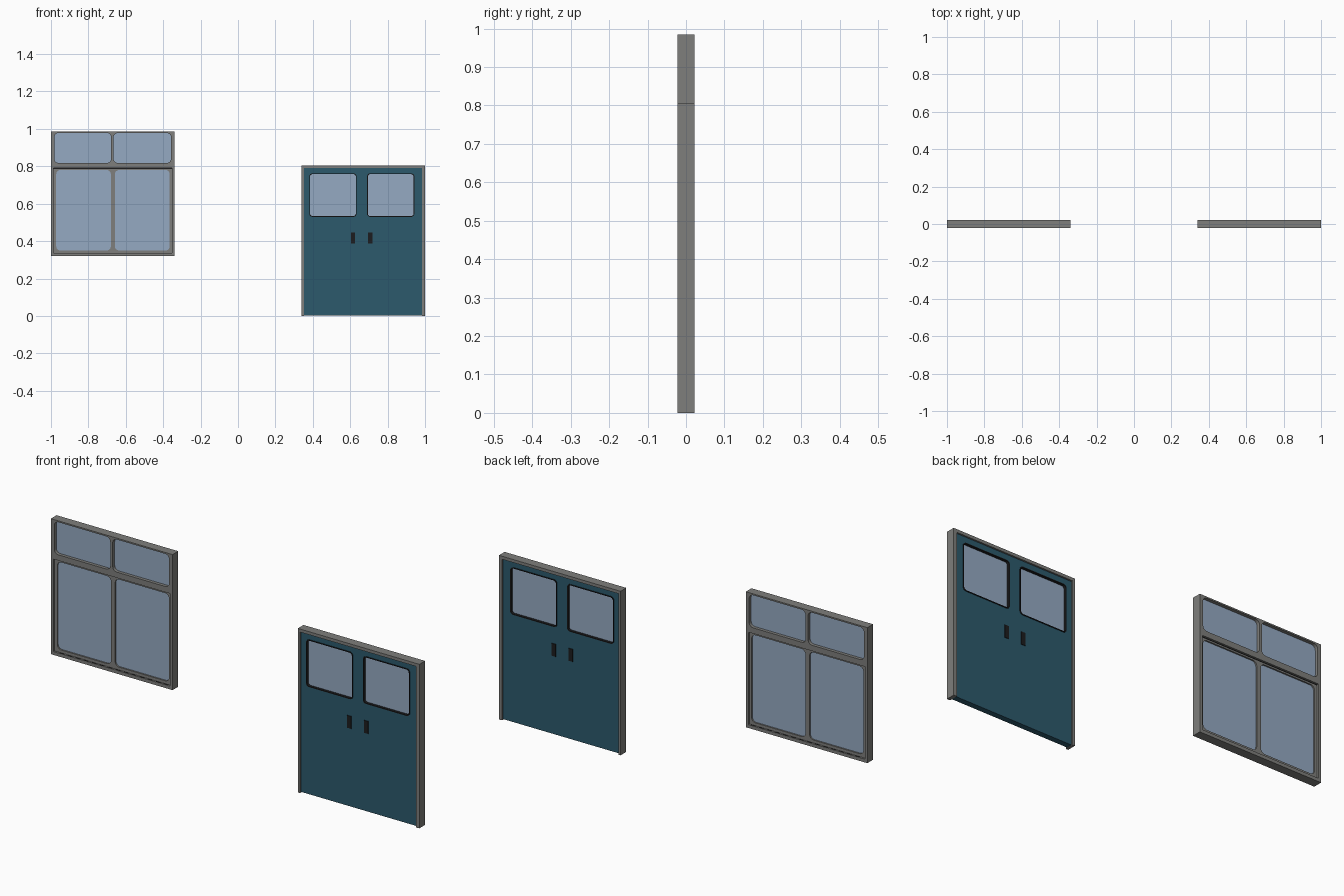
import bpy, math

if "Cube" in bpy.data.objects:
    bpy.data.objects.remove(bpy.data.objects["Cube"])


def material(name, rgb):
    m = bpy.data.materials.new(name)
    m.diffuse_color = (*rgb, 1)
    m.use_nodes = True
    m.node_tree.nodes["Principled BSDF"].inputs["Base Color"].default_value = m.diffuse_color
    return m


GREY = material("grey metal", (0.21, 0.21, 0.20))
TEAL = material("teal paint", (0.025, 0.10, 0.15))
GLASS = material("blue glass", (0.30, 0.40, 0.54))
BLACK = material("black rubber", (0.012, 0.012, 0.013))


def outline(x0, x1, z0, z1, r=0):
    """Rectangle as points, with rounded corners when r > 0."""
    if r == 0:
        return [(x0, z0), (x1, z0), (x1, z1), (x0, z1)]
    pts = []
    corners = [(x1 - r, z1 - r), (x0 + r, z1 - r), (x0 + r, z0 + r), (x1 - r, z0 + r)]
    for k, (cx, cz) in enumerate(corners):
        for i in range(7):
            a = math.radians(90 * k + 15 * i)
            pts.append((cx + r * math.cos(a), cz + r * math.sin(a)))
    return pts


def panel(name, mat, loops, depth, y=0.0):
    """Flat upright plate: first loop is the outside, the rest are holes."""
    cu = bpy.data.curves.new(name, 'CURVE')
    cu.dimensions = '2D'
    cu.fill_mode = 'BOTH'
    cu.extrude = depth / 2
    for pts in loops:
        s = cu.splines.new('POLY')
        s.points.add(len(pts) - 1)
        for p, (u, v) in zip(s.points, pts):
            p.co = (u, v, 0, 1)
        s.use_cyclic_u = True
    tmp = bpy.data.objects.new(name + "_curve", cu)
    bpy.context.collection.objects.link(tmp)
    bpy.context.view_layer.update()
    me = bpy.data.meshes.new_from_object(
        tmp.evaluated_get(bpy.context.evaluated_depsgraph_get()))
    bpy.data.objects.remove(tmp)
    me.materials.clear()
    me.materials.append(mat)
    for f in me.polygons:
        f.use_smooth = False
    ob = bpy.data.objects.new(name, me)
    ob.rotation_euler.x = math.pi / 2
    ob.location.y = y
    bpy.context.collection.objects.link(ob)
    return ob


def glazed(name, hole, r, seal_depth, y=0.0, seal=0.004):
    """Glass pane with a thin rubber seal lining the opening."""
    x0, x1, z0, z1 = hole
    inner = outline(x0 + seal, x1 - seal, z0 + seal, z1 - seal, r - seal * 0.5)
    panel(name + "_seal", BLACK, [outline(*hole, r), inner], seal_depth, y)
    panel(name + "_glass", GLASS, [inner], 0.008, y)


DEPTH = 0.044

# ---- window: outer frame with two fixed top lights ----
tops = [(-0.982, -0.678, 0.818, 0.978), (-0.665, -0.358, 0.818, 0.978)]
panel("window_frame", GREY,
      [outline(-1, -0.34, 0.32, 0.985), outline(-0.986, -0.354, 0.336, 0.79)]
      + [outline(*t, 0.022) for t in tops], DEPTH)
for side, t in zip(("left", "right"), tops):
    panel(f"top_{side}_glass", GLASS, [outline(*t, 0.022)], 0.012)

# ---- window: two lower sashes ----
sashes = [(-0.986, -0.667, -0.972, -0.68), (-0.667, -0.354, -0.658, -0.365)]
for side, (a, b, c, d) in zip(("left", "right"), sashes):
    hole = (c, d, 0.35, 0.78)
    panel(f"sash_{side}", GREY,
          [outline(a, b, 0.336, 0.786), outline(*hole, 0.022)], 0.026)
    panel(f"sash_{side}_glass", GLASS, [outline(*hole, 0.022)], 0.012)
panel("sash_top_seal", BLACK, [outline(-0.986, -0.354, 0.786, 0.79)], 0.026)

# drain slots along both sides of the sill
for face in (-1, 1):
    for i in range(14):
        x = -0.955 + i * 0.0435
        panel("drain_slot", BLACK, [outline(x, x + 0.024, 0.334, 0.3372)],
              0.004, face * 0.0175)

# ---- door: surround with open bottom ----
panel("door_frame", GREY,
      [[(0.34, 0), (0.352, 0), (0.352, 0.79), (0.983, 0.79), (0.983, 0),
        (1, 0), (1, 0.805), (0.34, 0.805)]], DEPTH)

# ---- door: two leaves with windows and handles ----
leaves = [("left", 0.352, 0.6675, (0.381, 0.634, 0.53, 0.762), 0.615),
          ("right", 0.6675, 0.983, (0.69, 0.943, 0.53, 0.762), 0.707)]
for side, a, b, hole, hx in leaves:
    panel(f"door_leaf_{side}", TEAL,
          [outline(a, b, 0.003, 0.79), outline(*hole, 0.016)], 0.028)
    glazed(f"door_{side}", hole, 0.016, 0.034)
    panel(f"door_handle_{side}", BLACK,
          [outline(hx - 0.011, hx + 0.011, 0.386, 0.447)], 0.034)
